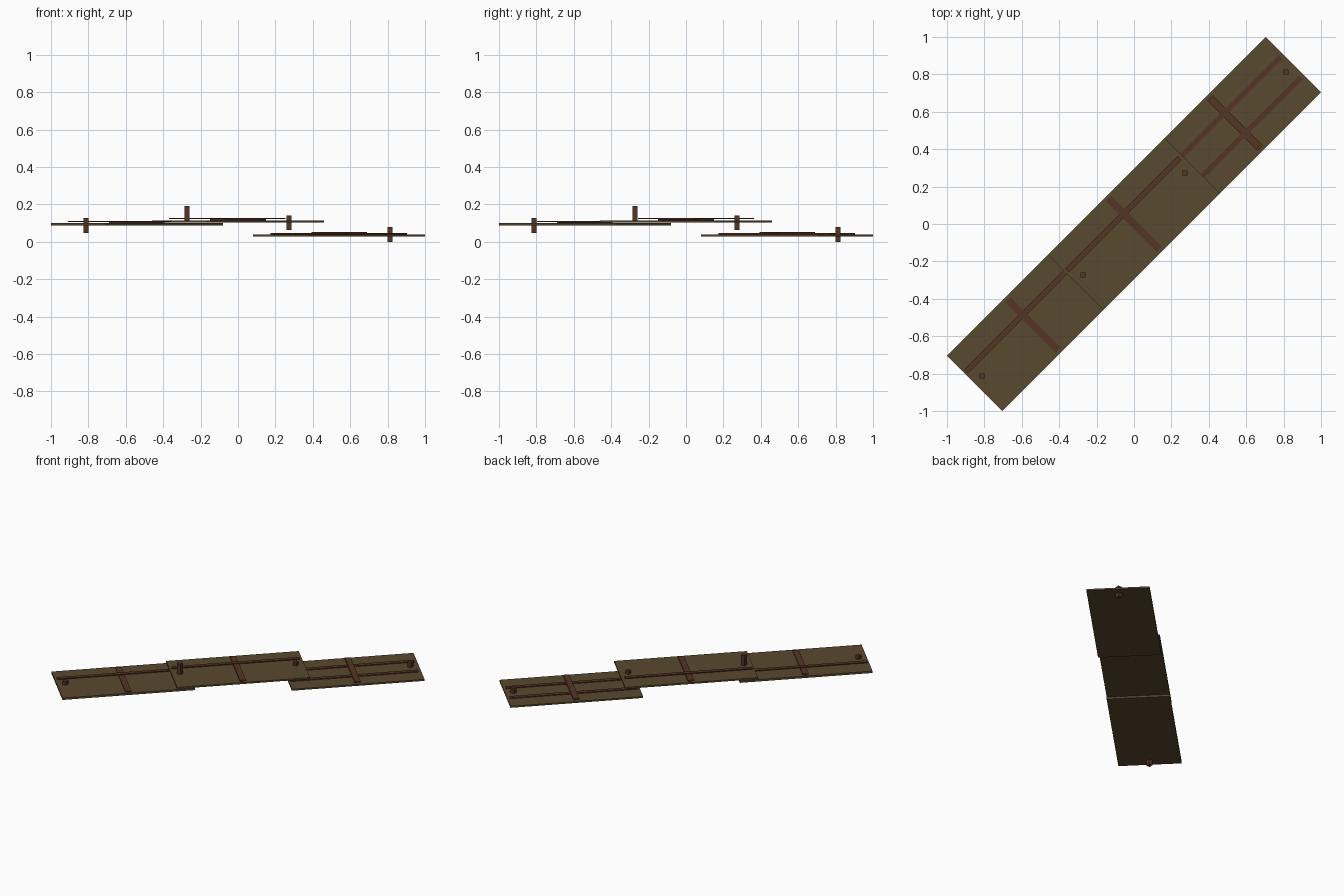
import bpy
from math import radians
from mathutils import Matrix

cube = bpy.data.objects.get("Cube")
if cube:
    bpy.data.objects.remove(cube, do_unlink=True)


def material(name, rgb):
    m = bpy.data.materials.new(name)
    m.use_nodes = True
    m.diffuse_color = (*rgb, 1)
    m.node_tree.nodes["Principled BSDF"].inputs["Base Color"].default_value = (*rgb, 1)
    return m


PLANK = material("olive brown wood", (0.1, 0.067, 0.028))
BEAM = material("red brown wood", (0.09, 0.033, 0.018))
DIAGONAL = Matrix.Rotation(radians(45), 4, "Z")


def box(name, mat, center, size, z0, z1, turn=Matrix()):
    """Box from z0 to z1, its plan position and sides turned by a matrix."""
    bpy.ops.mesh.primitive_cube_add(size=1)
    ob = bpy.context.object
    ob.name = name
    place = Matrix.Translation((*center, (z0 + z1) / 2))
    ob.data.transform(turn @ place @ Matrix.Diagonal((*size, z1 - z0, 1)))
    ob.data.materials.append(mat)


# Sections: name, position along the walkway, deck, rail and crossbar heights, rail sides
sections = [
    ("left", -0.764, (0.086, 0.1), (0.106, 0.112), (0.1, 0.106), [1]),
    ("middle", 0, (0.104, 0.115), (0.122, 0.128), (0.113, 0.123), [1]),
    ("right", 0.764, (0.029, 0.04), (0.04, 0.046), (0.043, 0.051), [1, -1]),
]
for name, u, deck, rail, bar, sides in sections:
    box(name + "_deck", PLANK, (u, 0), (0.884, 0.417), *deck, DIAGONAL)
    box(name + "_crossbar", BEAM, (u, 0), (0.04, 0.38), *bar, DIAGONAL)
    for s in sides:
        box(name + "_rail", BEAM, (u - 0.003, s * 0.078), (0.85, 0.028), *rail, DIAGONAL)

# Square pegs
for name, p, top in [("left", -0.813, 0.126), ("middle_left", -0.273, 0.19),
                     ("middle_right", 0.272, 0.14), ("right", 0.812, 0.078)]:
    box(name + "_peg", BEAM, (p, p), (0.028, 0.028), top - 0.078, top)
